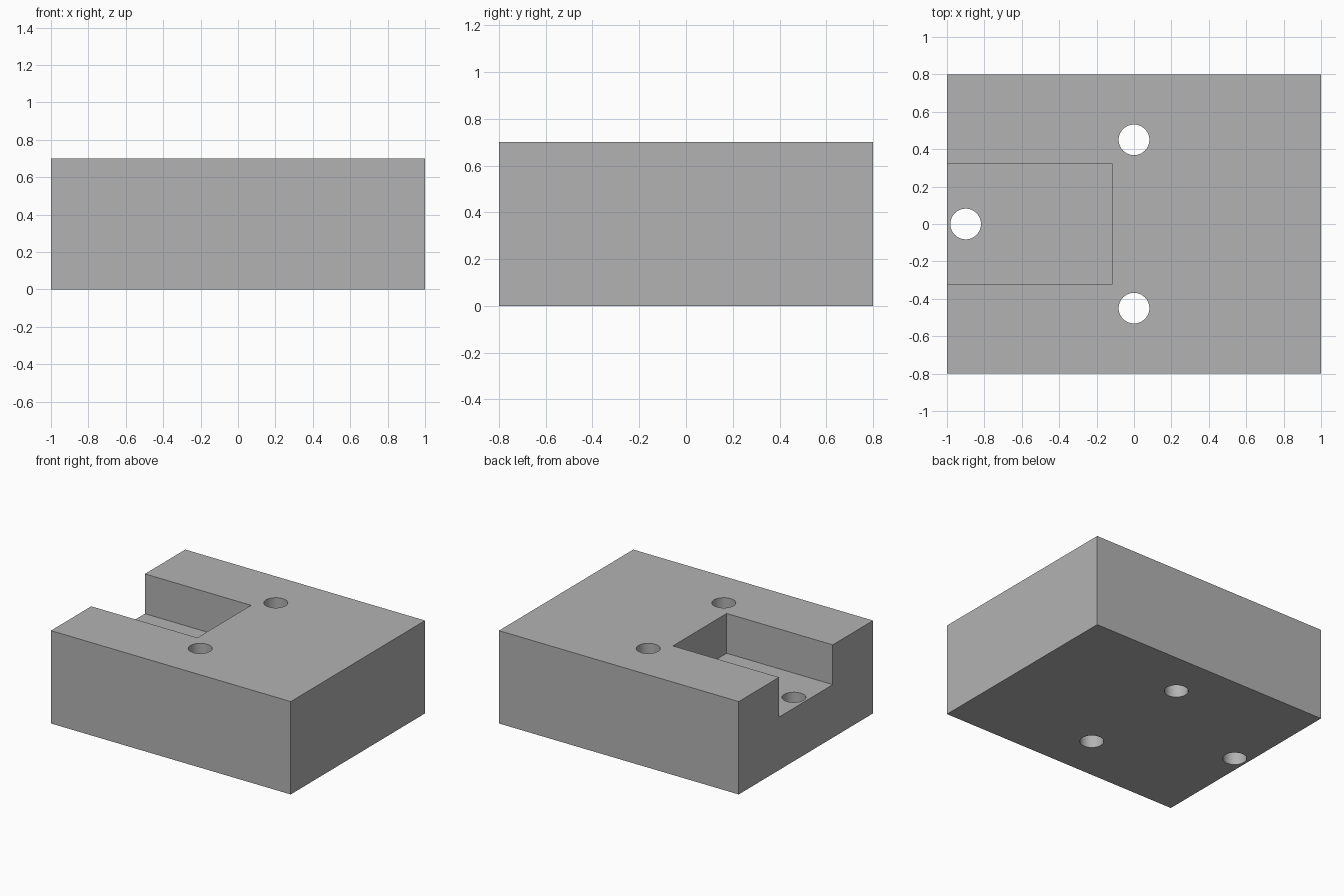
import bpy

default = bpy.data.objects.get("Cube")
if default:
    bpy.data.objects.remove(default, do_unlink=True)

WIDTH, DEPTH, HEIGHT = 2.0, 1.6, 0.7
SLOT_END, SLOT_HALF, SLOT_FLOOR = -0.115, 0.32, 0.4
HOLE_RADIUS = 0.082
HOLES = [(-0.9, 0), (0, 0.45), (0, -0.45)]

# Single plain grey finish
grey = bpy.data.materials.new("plain grey")
grey.use_nodes = True
colour = (0.45, 0.45, 0.45, 1)
grey.diffuse_color = colour
grey.node_tree.nodes["Principled BSDF"].inputs["Base Color"].default_value = colour


def box(name, low, high):
    """Box spanning two opposite corners."""
    centre = [(a + b) / 2 for a, b in zip(low, high)]
    bpy.ops.mesh.primitive_cube_add(size=1, location=centre)
    obj = bpy.context.object
    obj.name = name
    obj.scale = [b - a for a, b in zip(low, high)]
    bpy.ops.object.transform_apply(location=True, rotation=False, scale=True)
    obj.data.materials.append(grey)
    return obj


# Solid block
block = box("block", (-WIDTH / 2, -DEPTH / 2, 0), (WIDTH / 2, DEPTH / 2, HEIGHT))

# Open slot on the right side
cutters = [box("slot_cutter", (-WIDTH, -SLOT_HALF, SLOT_FLOOR),
               (SLOT_END, SLOT_HALF, HEIGHT * 2))]

# Vertical through holes
for x, y in HOLES:
    bpy.ops.mesh.primitive_cylinder_add(vertices=64, radius=HOLE_RADIUS,
                                        depth=HEIGHT * 2, location=(x, y, HEIGHT / 2))
    cutter = bpy.context.object
    cutter.name = "hole_cutter"
    cutter.data.materials.append(grey)
    cutters.append(cutter)

# Cut the block, then discard the cutters
bpy.context.view_layer.objects.active = block
for cutter in cutters:
    cutter.hide_render = True
    cut = block.modifiers.new("cut", "BOOLEAN")
    cut.operation = "DIFFERENCE"
    cut.solver = "EXACT"
    cut.object = cutter
    bpy.ops.object.modifier_apply(modifier=cut.name)
    bpy.data.objects.remove(cutter, do_unlink=True)

# Smooth hole walls with crisp edges
bpy.ops.object.select_all(action="DESELECT")
block.select_set(True)
bpy.ops.object.shade_smooth_by_angle()
